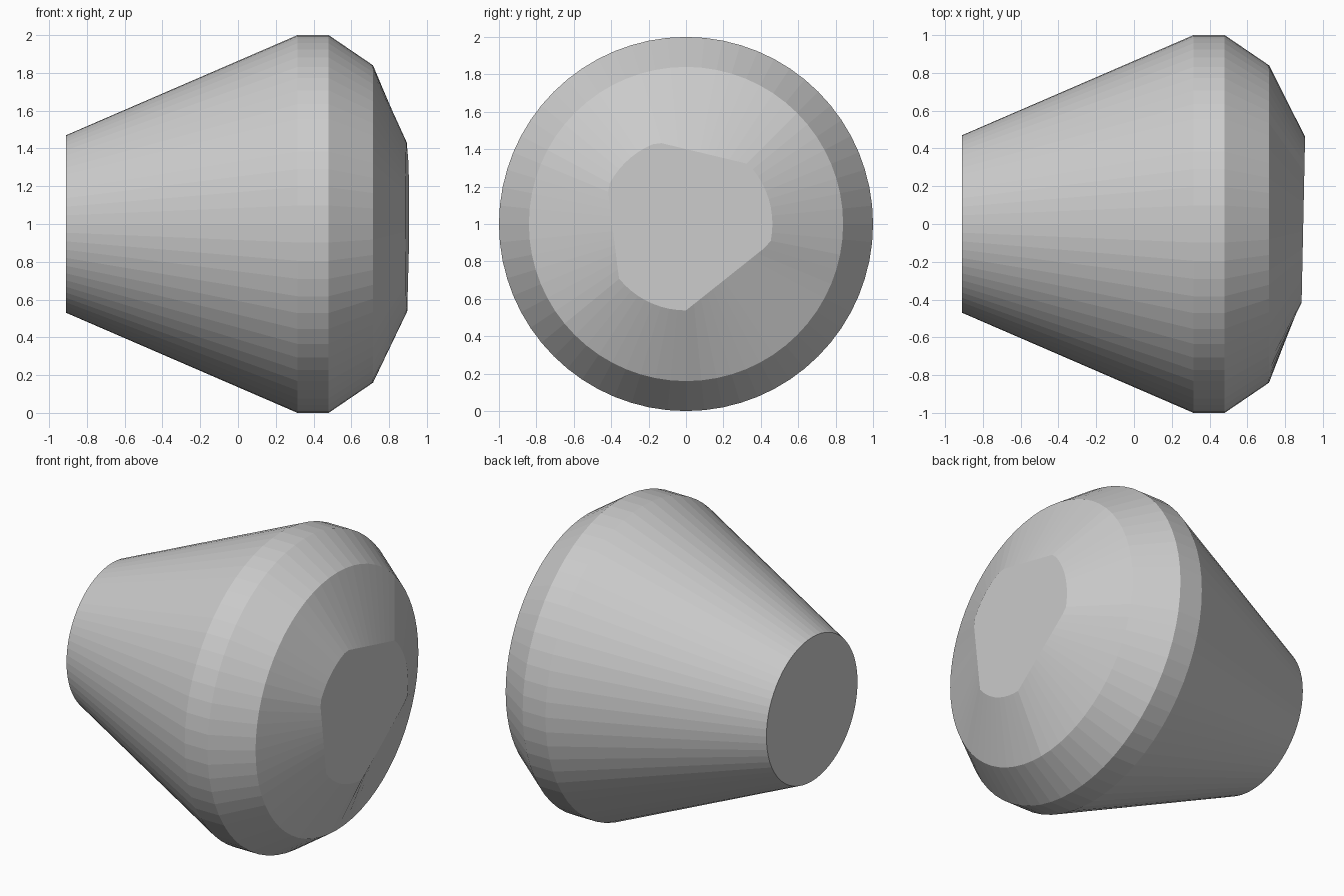
import bpy, bmesh, math

if "Cube" in bpy.data.objects:
    bpy.data.objects.remove(bpy.data.objects["Cube"])

SEGMENTS = 64
# Turned profile along x: (x, radius)
PROFILE = [(-0.91, 0.47), (0.315, 1.0), (0.48, 1.0), (0.715, 0.84)]
# Angular ranges (degrees) where the end face is cut straight
CHORDS = [(44, 109), (155, 219), (270, 347)]
END_RADIUS = 0.462


def end_radius(angle):
    """Radius of the end face: a circle trimmed by three straight chords."""
    deg = math.degrees(angle) % 360
    for a, b in CHORDS:
        if a <= deg <= b:
            half = math.radians((b - a) / 2)
            off = math.radians(deg - (a + b) / 2)
            return END_RADIUS * math.cos(half) / math.cos(off)
    return END_RADIUS


bm = bmesh.new()
angles = [2 * math.pi * i / SEGMENTS for i in range(SEGMENTS)]

# Turned body rings
rings = [[bm.verts.new((x, r * math.cos(a), 1 + r * math.sin(a))) for a in angles]
         for x, r in PROFILE]

# Slightly tilted, three-chord end face
end = []
for a in angles:
    r = end_radius(a)
    y = r * math.cos(a)
    end.append(bm.verts.new((0.896 + 0.021 * y, y, 1 + r * math.sin(a))))
rings.append(end)

# Skin between rings, then both caps
for lower, upper in zip(rings, rings[1:]):
    for i in range(SEGMENTS):
        j = (i + 1) % SEGMENTS
        bm.faces.new((lower[i], lower[j], upper[j], upper[i]))
bm.faces.new(rings[0])
bm.faces.new(rings[-1])
bmesh.ops.recalc_face_normals(bm, faces=bm.faces)

mesh = bpy.data.meshes.new("tapered_knob")
bm.to_mesh(mesh)
bm.free()

grey = bpy.data.materials.new("light_grey")
grey.diffuse_color = (0.6, 0.6, 0.6, 1)
grey.use_nodes = True
grey.node_tree.nodes["Principled BSDF"].inputs["Base Color"].default_value = grey.diffuse_color
mesh.materials.append(grey)

knob = bpy.data.objects.new("tapered_knob", mesh)
bpy.context.collection.objects.link(knob)
